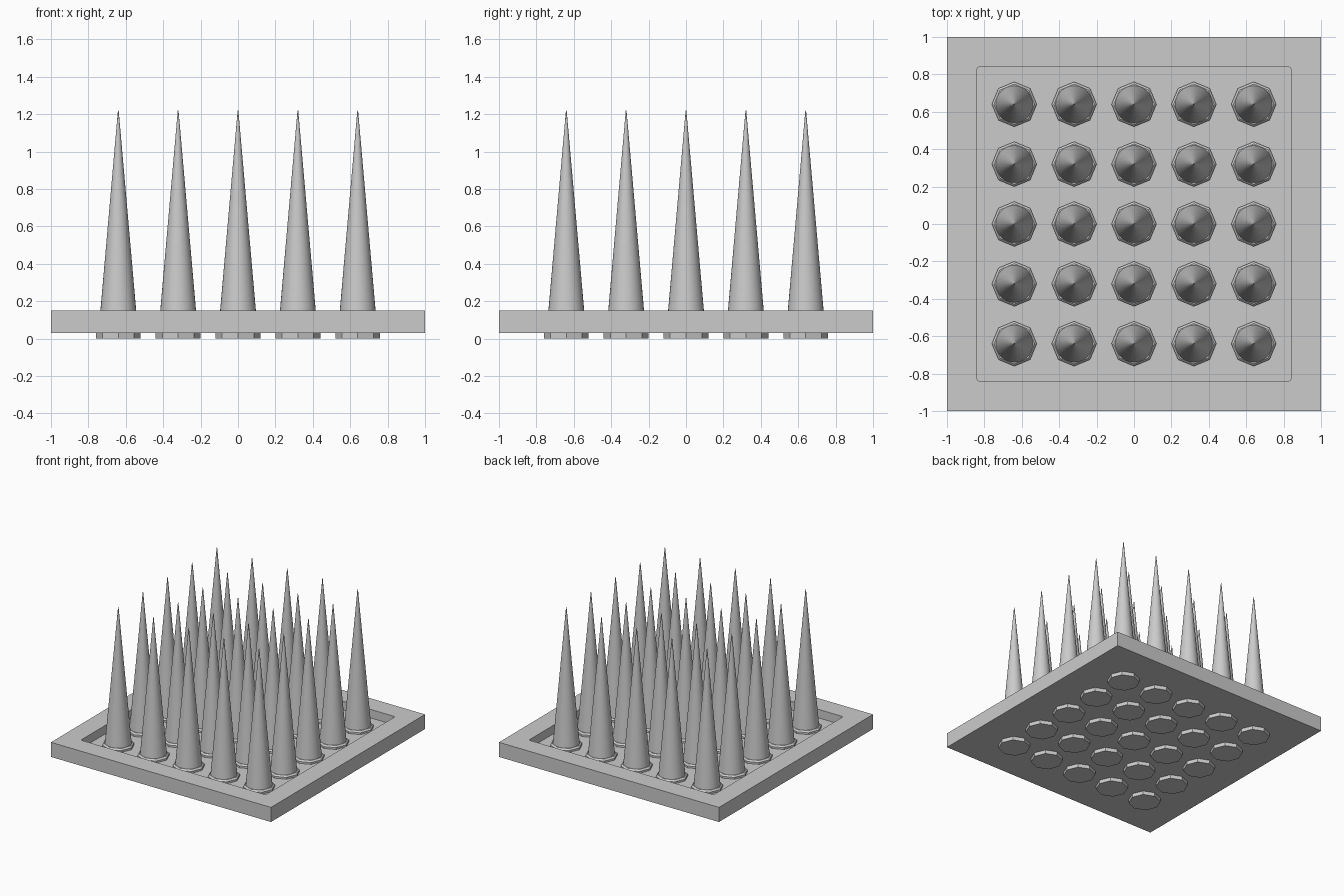
import bpy, bmesh, math

if "Cube" in bpy.data.objects:
    bpy.data.objects.remove(bpy.data.objects["Cube"])

def finish(name, bm, smooth=None):
    bmesh.ops.recalc_face_normals(bm, faces=bm.faces)
    me = bpy.data.meshes.new(name)
    bm.to_mesh(me)
    bm.free()
    ob = bpy.data.objects.new(name, me)
    bpy.context.collection.objects.link(ob)
    if smooth:
        bpy.context.view_layer.objects.active = ob
        ob.select_set(True)
        bpy.ops.object.shade_smooth_by_angle(angle=math.radians(smooth))
        ob.select_set(False)
    return ob

def lathe(name, profile, sides, loc, smooth=None):
    # closed round solid from (radius, height) pairs
    bm = bmesh.new()
    rings = [[bm.verts.new((r * math.cos(2 * math.pi * i / sides),
                            r * math.sin(2 * math.pi * i / sides), z))
              for i in range(sides)] for r, z in profile]
    for a, b in zip(rings, rings[1:]):
        for i in range(sides):
            j = (i + 1) % sides
            bm.faces.new((a[i], a[j], b[j], b[i]))
    bm.faces.new(rings[0])
    bm.faces.new(rings[-1])
    ob = finish(name, bm, smooth)
    ob.location = loc
    return ob

def box(bm, half, z0, z1):
    vs = bmesh.ops.create_cube(bm, size=1)["verts"]
    for v in vs:
        v.co = (v.co.x * 2 * half, v.co.y * 2 * half, z0 if v.co.z < 0 else z1)

# square tray with a shallow recess
bm = bmesh.new()
box(bm, 1.0, 0.03, 0.15)
tray = finish("tray", bm)
bm = bmesh.new()
box(bm, 0.84, 0.08, 0.3)
uprights = [e for e in bm.edges if abs(e.verts[0].co.z - e.verts[1].co.z) > 0.1]
bmesh.ops.bevel(bm, geom=uprights, offset=0.012, segments=2, affect='EDGES', profile=0.5)
cutter = finish("recess_cutter", bm)
cutter.hide_render = True
cutter.hide_set(True)
mod = tray.modifiers.new("recess", 'BOOLEAN')
mod.object = cutter
mod.solver = 'EXACT'

# grid of spikes, each in an octagonal socket that pokes out below
for i in range(5):
    for j in range(5):
        loc = ((i - 2) * 0.32, (j - 2) * 0.32, 0)
        lathe(f"socket_{i}_{j}", [(0.12, 0), (0.12, 0.095), (0.108, 0.107)], 8, loc)
        lathe(f"spike_{i}_{j}", [(0.1, 0.1), (0.002, 1.22)], 32, loc, 30)
